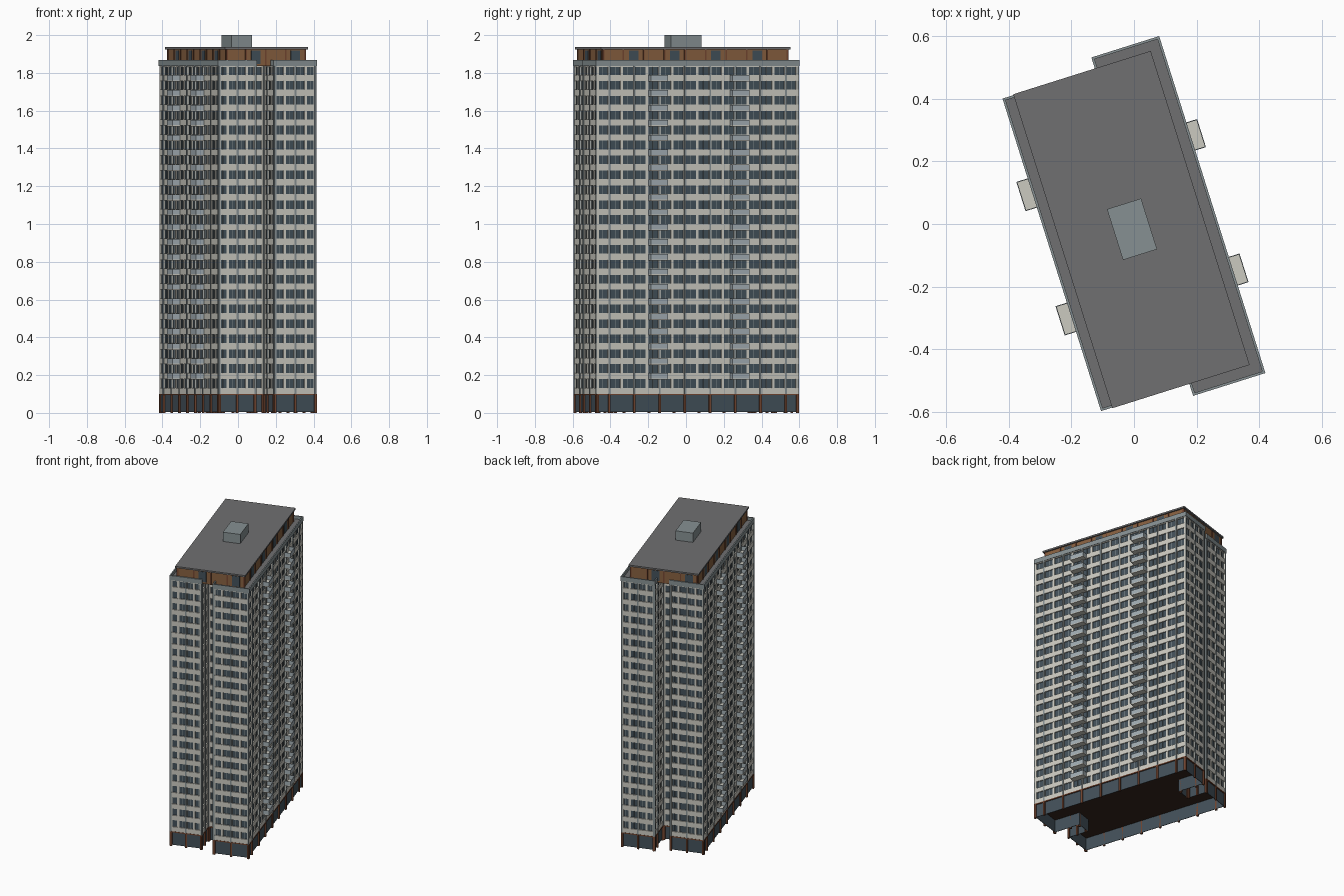
import bpy, bmesh, math
from mathutils import Vector

if "Cube" in bpy.data.objects:
    bpy.data.objects.remove(bpy.data.objects["Cube"])

ANGLE = math.radians(17.5)      # the tower is turned on its plot
Z0, FLOOR, N = 0.10, 0.0789, 22
TOP = Z0 + FLOOR * N

# Two slabs joined with a recess at each end (counter-clockwise plan)
PLAN = [Vector(p) for p in [
    (-.28, -.538), (-.065, -.538), (-.065, -.40), (.015, -.40), (.015, -.58), (.257, -.58),
    (.257, .548), (.03, .548), (.03, .37), (-.05, .37), (-.05, .508), (-.28, .508)]]


def mat(name, r, g, b):
    m = bpy.data.materials.new(name)
    m.diffuse_color = (r, g, b, 1)
    m.use_nodes = True
    m.node_tree.nodes["Principled BSDF"].inputs["Base Color"].default_value = m.diffuse_color
    return m


GLASS = mat("window_glass", .055, .08, .10)
LIGHT = mat("light_panel", .60, .59, .53)
GREY = mat("grey_metal", .24, .28, .29)
ROOF = mat("roof_grey", .16, .16, .165)
WOOD = mat("brown_wood", .24, .115, .05)
RUST = mat("brown_column", .17, .06, .03)
DARK = mat("dark_soffit", .035, .018, .012)
RAIL = mat("balcony_glass", .36, .42, .45)


def edges(pts):
    for i, p in enumerate(pts):
        q = pts[(i + 1) % len(pts)]
        t = (q - p).normalized()
        yield p, q, t, Vector((t.y, -t.x))


def inset(pts, d):
    n = [e[3] for e in edges(pts)]
    return [p - d * (n[i - 1] + n[i]) for i, p in enumerate(pts)]


def rect(u0, u1, v0, v1):
    return [Vector(p) for p in ((u0, v0), (u1, v0), (u1, v1), (u0, v1))]


def prism(bm, pts, z0, z1, caps=True):
    lo = [bm.verts.new((p.x, p.y, z0)) for p in pts]
    hi = [bm.verts.new((p.x, p.y, z1)) for p in pts]
    for i in range(len(pts)):
        j = (i + 1) % len(pts)
        bm.faces.new((lo[i], lo[j], hi[j], hi[i]))
    if caps:
        bm.faces.new(lo[::-1])
        bm.faces.new(hi)


def post(bm, edge, s, half, out, back, z0, z1):
    """Box standing on a wall edge at distance s, from depth back to depth out."""
    p, q, t, n = edge
    s = min(max(s, half), (q - p).length - half)
    c = p + t * s
    prism(bm, [c - t * half + n * out, c + t * half + n * out,
               c + t * half - n * back, c - t * half - n * back][::-1], z0, z1)


def finish(name, bm, material):
    bmesh.ops.recalc_face_normals(bm, faces=bm.faces)
    me = bpy.data.meshes.new(name)
    bm.to_mesh(me)
    bm.free()
    me.materials.append(material)
    ob = bpy.data.objects.new(name, me)
    ob.rotation_euler.z = ANGLE
    bpy.context.collection.objects.link(ob)
    return ob


def ring(bm, pts, d, z0, z1):
    """Closed wall of thickness d following a plan."""
    inner = inset(pts, d)
    rows = [[bm.verts.new((p.x, p.y, z)) for p in loop]
            for loop, z in ((pts, z0), (pts, z1), (inner, z1), (inner, z0))]
    for k in range(4):
        a, b = rows[k], rows[(k + 1) % 4]
        for i in range(len(pts)):
            j = (i + 1) % len(pts)
            bm.faces.new((a[i], a[j], b[j], b[i]))


# Glazed core
bm = bmesh.new()
prism(bm, inset(PLAN, .011), Z0, TOP)
finish("glazing_core", bm, GLASS)

# Spandrel bands, one per floor
face = inset(PLAN, .004)
bm = bmesh.new()
for k in range(N):
    z = Z0 + k * FLOOR
    prism(bm, face, z, z + .033)
prism(bm, face, TOP - .005, TOP)
finish("spandrel_bands", bm, LIGHT)

# Mullions between windows, slim pilasters, ground floor columns
mull, pil, col, frames = (bmesh.new() for _ in range(4))
for e in edges(face):
    length = (e[1] - e[0]).length
    n = max(1, round(length / (.07 if length > .5 else .059)))
    step = length / n
    for i in range(n + 1):
        post(mull, e, i * step, .007, -.001, .009, Z0, TOP)
        if i < n:
            post(frames, e, (i + .5) * step, .0012, -.005, .009, Z0, TOP)
        major = i % 2 == 1 if length > .5 else i in (0, n // 2, n)
        if major and length > .1:
            post(pil, e, i * step, .0045, .004, .006, Z0, TOP)
            post(col, e, i * step, .006, .004, .008, 0, Z0)
        elif i in (0, n):
            post(col, e, i * step, .006, .003, .008, 0, Z0)
finish("window_mullions", mull, LIGHT)
finish("window_centre_bars", frames, GREY)
finish("pilasters", pil, GREY)
finish("ground_columns", col, RUST)

# Ground floor glass screen, open below, with dark soffit
bm = bmesh.new()
ring(bm, inset(PLAN, .009), .003, .006, Z0)
finish("ground_glazing", bm, GLASS)
bm = bmesh.new()
prism(bm, inset(PLAN, .012), Z0 - .008, Z0)
finish("ground_soffit", bm, DARK)
bm = bmesh.new()
ring(bm, inset(PLAN, .002), .012, Z0 - .006, Z0 + .001)
finish("ground_beam", bm, RUST)

# Balconies: (inner u, outer u, v start, v end)
slab, rail = bmesh.new(), bmesh.new()
for ui, uo, v0, v1 in ((.25, .293, .165, .259), (.25, .293, -.287, -.191),
                       (-.273, -.318, .143, .241), (-.273, -.318, -.273, -.175)):
    s = 1 if uo > 0 else -1
    for k in range(1, N):
        z = Z0 + k * FLOOR
        prism(slab, rect(ui, uo, v0, v1), z - .003, z + .003)
        prism(rail, rect(uo - s * .003, uo, v0, v1), z + .003, z + .031)
        for v in (v0, v1 - .003):
            prism(rail, rect(ui, uo - s * .003, v, v + .003), z + .003, z + .031)
finish("balcony_slabs", slab, LIGHT)
finish("balcony_rails", rail, RAIL)

# Roof terrace and parapet
bm = bmesh.new()
prism(bm, inset(PLAN, .003), TOP, TOP + .010)
finish("terrace_deck", bm, ROOF)
bm = bmesh.new()
ring(bm, PLAN, .008, TOP, 1.867)
finish("parapet", bm, GREY)

# Penthouse with windows and posts
pent = rect(-.232, .207, -.528, .50)
bm = bmesh.new()
prism(bm, pent, TOP, 1.925)
finish("penthouse_walls", bm, WOOD)
win, posts = bmesh.new(), bmesh.new()
for e in edges(pent):
    length = (e[1] - e[0]).length
    n = round(length / .11)
    for i in range(n + 1):
        post(posts, e, i * length / n, .004, .004, .002, TOP, 1.925)
        if i < n and i % 2:
            post(win, e, (i + .5) * length / n, .026, .002, .002, TOP + .012, 1.918)
finish("penthouse_windows", win, GLASS)
finish("penthouse_posts", posts, RUST)

# Flat roof and plant box
bm = bmesh.new()
prism(bm, rect(-.243, .217, -.54, .511), 1.925, 1.936)
finish("flat_roof", bm, ROOF)
bm = bmesh.new()
prism(bm, rect(-.068, .046, -.099, .071), 1.936, 2.0)
finish("plant_box", bm, GREY)
